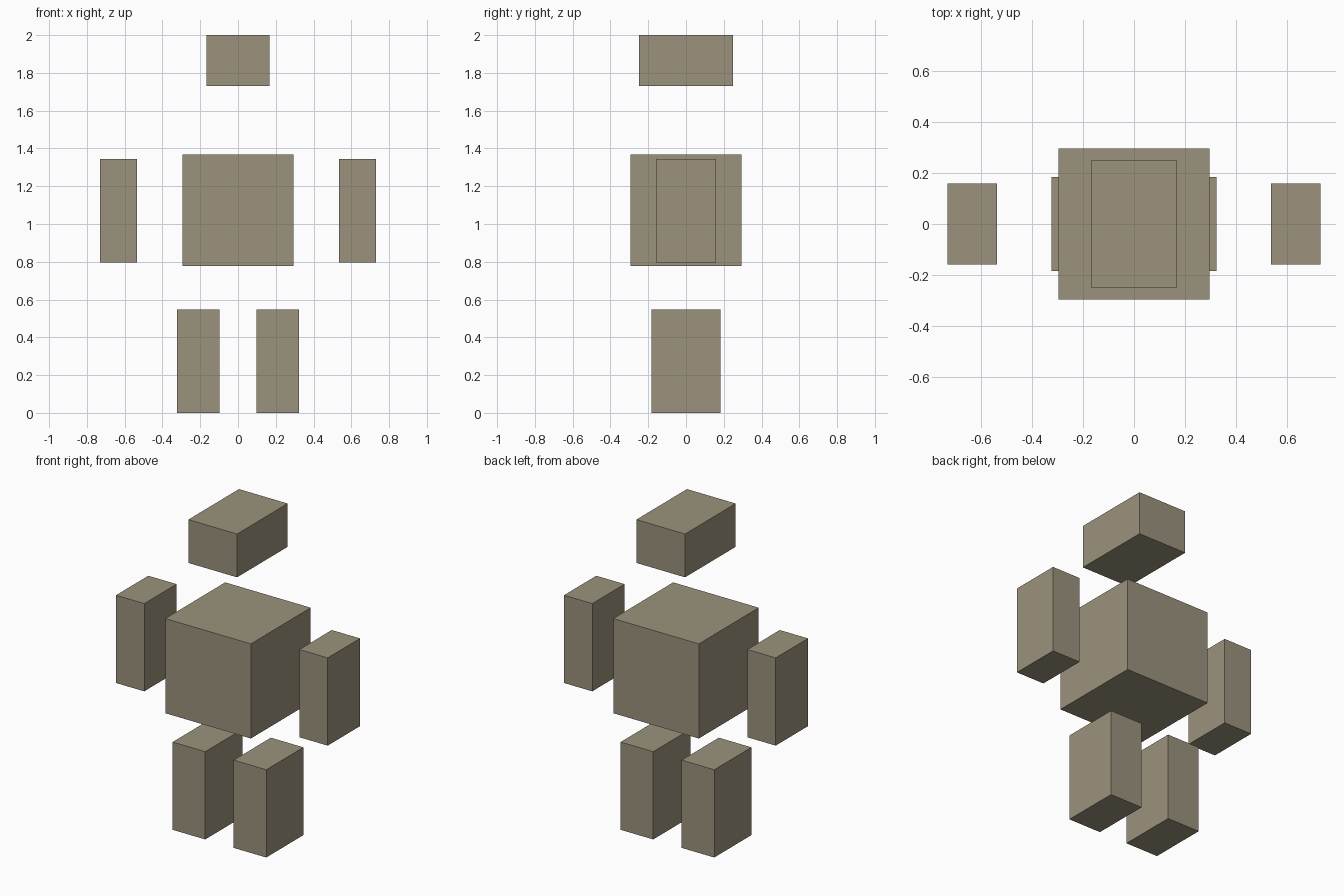
import bpy

if "Cube" in bpy.data.objects:
    bpy.data.objects.remove(bpy.data.objects["Cube"])

# One flat stone colour
stone = bpy.data.materials.new("stone_beige")
stone.diffuse_color = (0.328, 0.291, 0.205, 1.0)
stone.use_nodes = True
stone.node_tree.nodes["Principled BSDF"].inputs["Base Color"].default_value = stone.diffuse_color


def block(name, x, y, z):
    """Box spanning the (low, high) pairs x, y and z."""
    spans = (x, y, z)
    bpy.ops.mesh.primitive_cube_add(size=1)
    obj = bpy.context.object
    obj.name = name
    obj.location = [(lo + hi) / 2 for lo, hi in spans]
    obj.scale = [hi - lo for lo, hi in spans]
    bpy.ops.object.transform_apply(location=False, rotation=False, scale=True)
    obj.data.materials.append(stone)
    return obj


# Head and torso
block("head", (-0.168, 0.168), (-0.249, 0.249), (1.73, 2.0))
block("torso", (-0.295, 0.295), (-0.295, 0.295), (0.777, 1.367))

# Floating arms and legs, one on each side
for side, s in (("left", 1), ("right", -1)):
    block(side + "_arm", sorted((s * 0.535, s * 0.73)), (-0.159, 0.159), (0.797, 1.344))
    block(side + "_leg", sorted((s * 0.098, s * 0.323)), (-0.183, 0.183), (0.0, 0.547))
